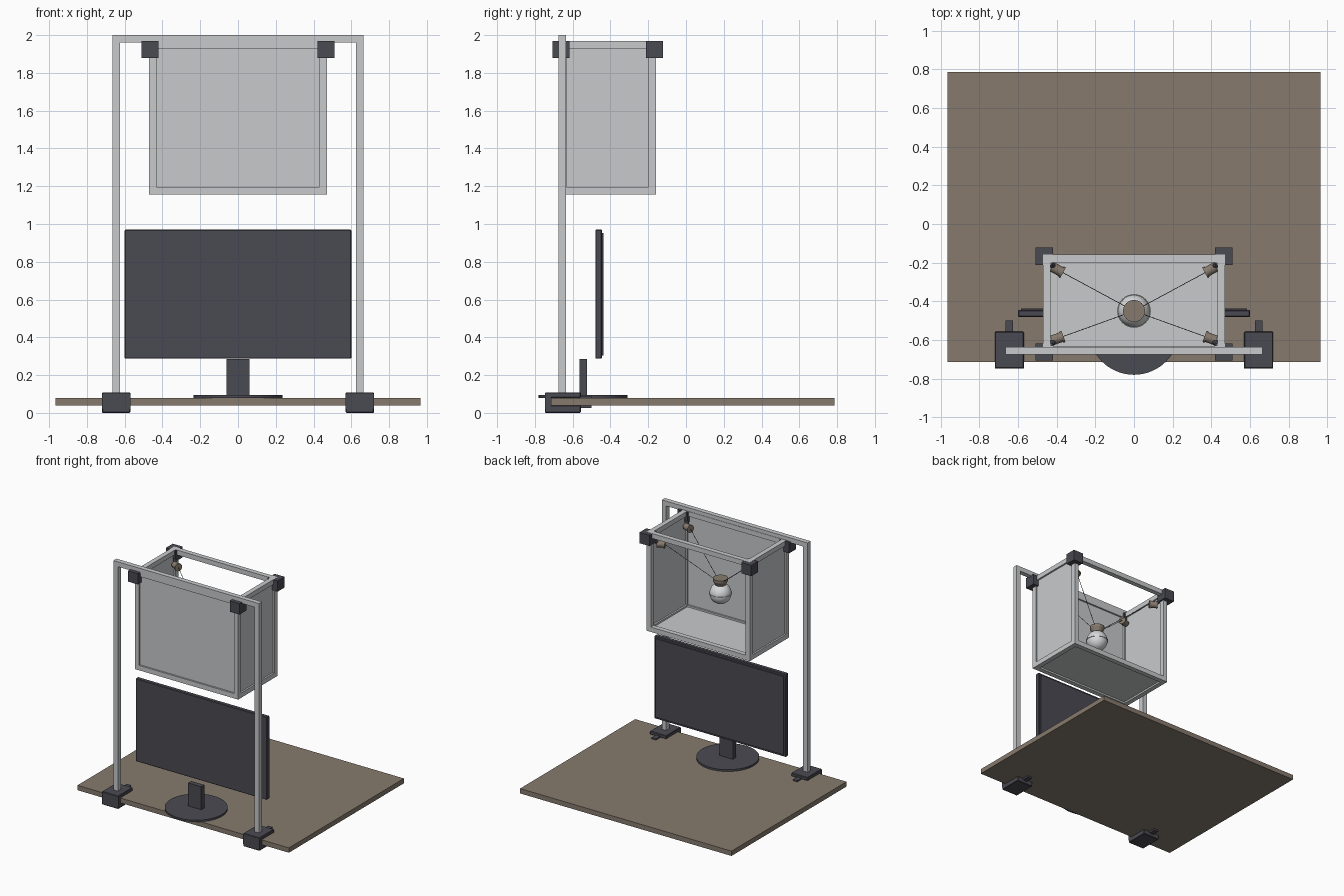
import bpy
import math
from mathutils import Vector

cube = bpy.data.objects.get("Cube")
if cube:
    bpy.data.objects.remove(cube, do_unlink=True)


def material(name, r, g, b):
    m = bpy.data.materials.new(name)
    m.use_nodes = True
    m.diffuse_color = (r, g, b, 1)
    m.node_tree.nodes["Principled BSDF"].inputs["Base Color"].default_value = (r, g, b, 1)
    return m


GREY = material("light_grey", 0.58, 0.59, 0.6)
WHITE = material("ball_white", 0.68, 0.69, 0.7)
DARK = material("dark_slate", 0.068, 0.068, 0.085)
BROWN = material("wood_brown", 0.24, 0.195, 0.155)


def finish(name, mat, smooth=False):
    ob = bpy.context.object
    ob.name = name
    ob.data.materials.append(mat)
    if smooth:
        bpy.ops.object.shade_smooth_by_angle(angle=math.radians(35))
    return ob


def box(name, mat, x, y, z, bevel=0):
    """Box from (low, high) ranges on each axis."""
    mid = [sum(r) / 2 for r in (x, y, z)]
    bpy.ops.mesh.primitive_cube_add(size=1, location=mid)
    ob = bpy.context.object
    ob.scale = [r[1] - r[0] for r in (x, y, z)]
    bpy.ops.object.transform_apply(location=False, rotation=False, scale=True)
    if bevel:
        mod = ob.modifiers.new("bevel", "BEVEL")
        mod.width = bevel
        mod.segments = 1
    return finish(name, mat)


def around(c, half):
    return (c - half, c + half)


def rod(name, mat, a, b, r, r2=None, sides=24):
    """Cylinder or cone between two points."""
    a, b = Vector(a), Vector(b)
    d = b - a
    bpy.ops.mesh.primitive_cone_add(vertices=sides, radius1=r, radius2=r if r2 is None else r2,
                                    depth=d.length, location=(a + b) / 2,
                                    rotation=d.to_track_quat("Z", "Y").to_euler())
    return finish(name, mat, True)


SIDES = (("left", 1), ("right", -1))

# Table top
box("table_top", BROWN, (-0.965, 0.965), (-0.715, 0.785), (0.04, 0.08))

# Outer gantry and its table clamps
POST_X, POST_Y, H = 0.645, -0.655, 0.02
for side, s in SIDES:
    px = around(s * POST_X, H)
    cx = around(s * POST_X, 0.075)
    box(side + "_post", GREY, px, around(POST_Y, H), (0.1, 1.96))
    box(side + "_clamp_top", DARK, cx, (-0.747, -0.557), (0.08, 0.108), 0.004)
    box(side + "_clamp_bottom", DARK, cx, (-0.747, -0.557), (0, 0.04), 0.004)
    box(side + "_clamp_back", DARK, cx, (-0.747, -0.715), (0.02, 0.1))
    box(side + "_clamp_upper_tongue", DARK, px, (-0.56, -0.5), (0.08, 0.09))
    box(side + "_clamp_lower_tongue", DARK, px, (-0.56, -0.5), (0.025, 0.04))
box("gantry_top_bar", GREY, around(0, POST_X + H), around(POST_Y, H), (1.96, 2.0))

# Monitor and stand
box("monitor_body", DARK, (-0.6, 0.6), (-0.48, -0.445), (0.287, 0.97), 0.004)
box("monitor_back_panel", DARK, (-0.585, 0.585), (-0.446, -0.436), (0.305, 0.952))
box("stand_neck", DARK, (-0.06, 0.06), (-0.565, -0.525), (0.09, 0.285))
rod("stand_base", DARK, (0, -0.545, 0.08), (0, -0.545, 0.095), 0.235, sides=64)

# Cage of square struts
CX, FRONT, REAR, LOW, HIGH = 0.452, -0.652, -0.178, 1.175, 1.95
for level, z in (("bottom", LOW), ("top", HIGH)):
    for end, y in (("front", FRONT), ("rear", REAR)):
        box(f"cage_{level}_{end}_strut", GREY, around(0, CX + H), around(y, H), around(z, H))
    for side, s in SIDES:
        box(f"cage_{level}_{side}_strut", GREY, around(s * CX, H),
            (FRONT + H, REAR - H), around(z, H))
for side, s in SIDES:
    for end, y in (("front", FRONT), ("rear", REAR)):
        box(f"cage_{end}_{side}_upright", GREY, around(s * CX, H), around(y, H),
            (LOW + H, HIGH - H))

# Cage panels: front, floor and both sides, with the rear and top open
T = 0.006
box("front_panel", GREY, around(0, CX - H), around(FRONT, T), (LOW + H, HIGH - H))
box("floor_panel", GREY, around(0, CX - H), (FRONT + H, REAR - H), around(LOW, T))
for side, s in SIDES:
    box(side + "_panel", GREY, around(s * CX, T), (FRONT + H, REAR - H), (LOW + H, HIGH - H))

# Hanging ball with an equator seam and a flared cap
BALL = Vector((0, -0.45, 1.48))
bpy.ops.mesh.primitive_uv_sphere_add(segments=32, ring_count=16, radius=0.083, location=BALL)
finish("ball", WHITE, True)
up = Vector((0, 0, 1))
rod("ball_seam", WHITE, BALL - up * 0.004, BALL + up * 0.004, 0.087, sides=32)
rod("cap_neck", BROWN, BALL + up * 0.07, BALL + up * 0.105, 0.04, 0.057)
rod("cap_rim", BROWN, BALL + up * 0.105, BALL + up * 0.125, 0.057)

# Corner blocks, winches and the cables to the ball
for side, s in SIDES:
    for end, block_y, winch_y in (("front", -0.662, -0.592), ("rear", -0.167, -0.237)):
        tag = f"{end}_{side}"
        box(tag + "_corner_block", DARK, around(s * 0.465, 0.045),
            around(block_y, 0.045), (1.88, 1.969))
        winch = Vector((s * 0.395, winch_y, 1.86))
        flat = BALL - winch
        flat.z = 0
        flat.normalize()
        rod(tag + "_winch", BROWN, winch - flat * 0.032, winch + flat * 0.025, 0.026)
        rod(tag + "_winch_flange", BROWN, winch + flat * 0.02, winch + flat * 0.032, 0.031)
        rod(tag + "_winch_bracket", DARK, winch - flat * 0.01,
            (s * 0.44, block_y + (winch_y - block_y) * 0.4, 1.9), 0.014, sides=8)
        rod(tag + "_cable", DARK, winch + flat * 0.03,
            BALL + up * 0.12 - flat * 0.055, 0.002, sides=6)
